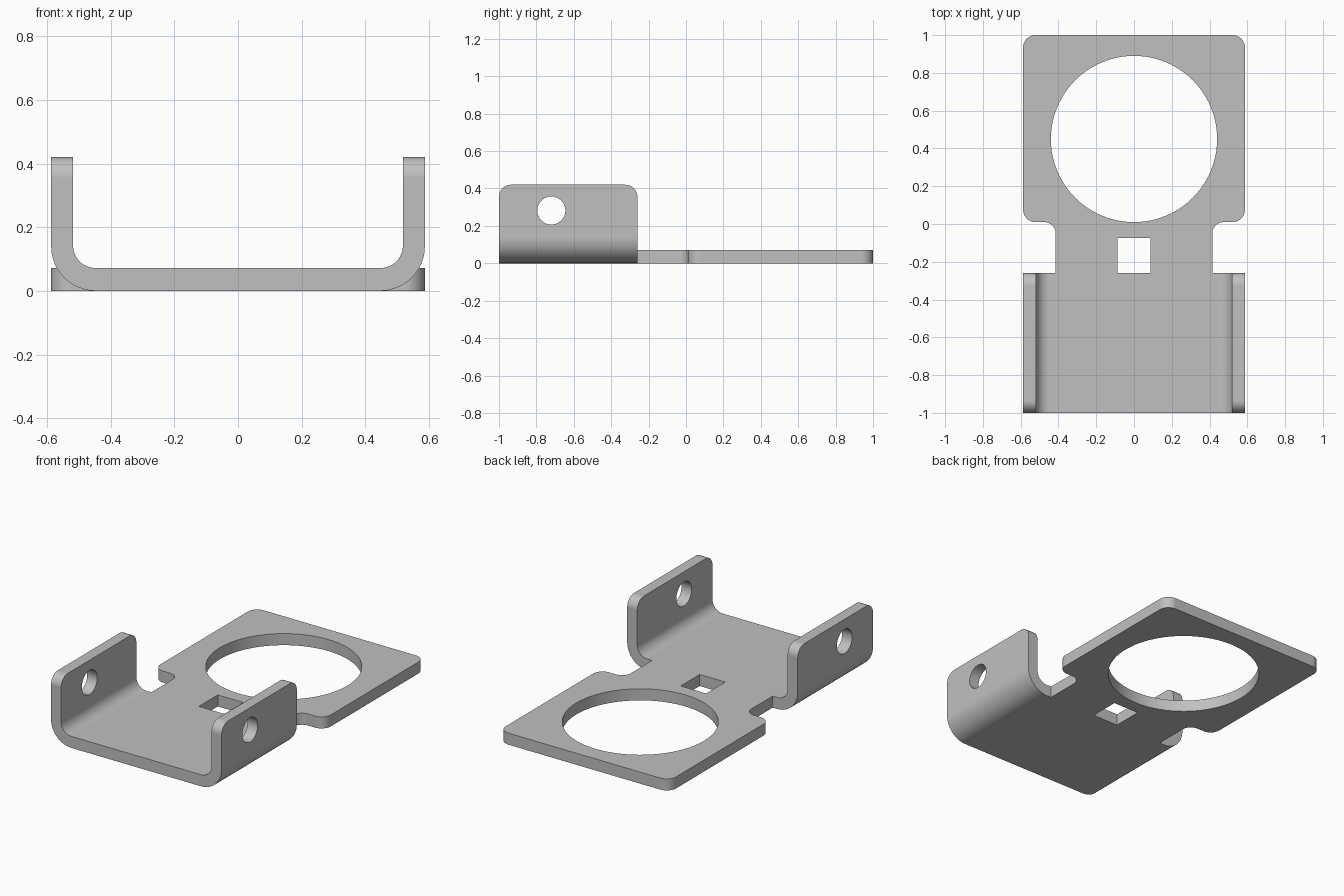
import bpy
import bmesh
import math
from mathutils import Vector

if "Cube" in bpy.data.objects:
    bpy.data.objects.remove(bpy.data.objects["Cube"], do_unlink=True)

HALF_W = 0.587      # half width of flange and plate
THICK = 0.072       # sheet thickness
HEIGHT = 0.42       # flange height
STEP = -0.26        # rear end of the flanges
NECK = 0.415        # half width of the neck
PLATE_FRONT = 0.01
ROUND = 0.065       # corner radius


def rounded(corners, steps=12):
    """Outline from (u, v, radius) corners, with an arc at each radius."""
    outline = []
    for i, (u, v, r) in enumerate(corners):
        p = Vector((u, v))
        if r == 0:
            outline.append(p)
            continue
        a = (Vector(corners[i - 1][:2]) - p).normalized()
        b = (Vector(corners[(i + 1) % len(corners)][:2]) - p).normalized()
        # All corners are square, so the arc centre lies r along both edges
        centre = p + (a + b) * r
        for k in range(steps + 1):
            t = math.pi / 2 * k / steps
            outline.append(centre - b * r * math.cos(t) - a * r * math.sin(t))
    return outline


def mirrored(right):
    """Close a right-hand chain of corners with its left-hand mirror."""
    return right + [(-u, v, r) for u, v, r in reversed(right)]


def circle(u, v, r, sides):
    return [Vector((u + r * math.cos(math.tau * k / sides),
                    v + r * math.sin(math.tau * k / sides))) for k in range(sides)]


def prism(name, outline, axis, low, high):
    """Extrude an outline along the x, y or z axis."""
    place = {"x": lambda p, d: (d, p.x, p.y),
             "y": lambda p, d: (p.x, d, p.y),
             "z": lambda p, d: (p.x, p.y, d)}[axis]
    bm = bmesh.new()
    face = bm.faces.new([bm.verts.new(place(p, low)) for p in outline])
    new = bmesh.ops.extrude_face_region(bm, geom=[face])["geom"]
    shift = Vector(place(Vector((0, 0)), high - low))
    bmesh.ops.translate(bm, vec=shift,
                        verts=[g for g in new if isinstance(g, bmesh.types.BMVert)])
    bmesh.ops.recalc_face_normals(bm, faces=bm.faces)
    mesh = bpy.data.meshes.new(name)
    bm.to_mesh(mesh)
    bm.free()
    obj = bpy.data.objects.new(name, mesh)
    bpy.context.collection.objects.link(obj)
    return obj


def combine(target, other, operation):
    """Apply a boolean and remove the helper."""
    other.hide_render = True
    mod = target.modifiers.new("join", "BOOLEAN")
    mod.operation, mod.object, mod.solver = operation, other, "EXACT"
    bpy.context.view_layer.objects.active = target
    bpy.ops.object.modifier_apply(modifier=mod.name)
    bpy.data.objects.remove(other, do_unlink=True)


# Bent channel with two upright flanges
inner = HALF_W - THICK + 0.003
channel = mirrored([(HALF_W, 0, 0.14), (HALF_W, HEIGHT, 0),
                    (inner, HEIGHT, 0), (inner, THICK, 0.07)])
bracket = prism("bracket", rounded(channel), "y", -1, STEP)

# Round the upper flange corners
flange = rounded([(-1, -0.1, 0), (STEP, -0.1, 0),
                  (STEP, HEIGHT, ROUND), (-1, HEIGHT, ROUND)])
combine(bracket, prism("flange_trim", flange, "x", -1, 1), "INTERSECT")

# Flat ring plate with a filleted neck
plate = mirrored([(NECK, STEP - 0.1, 0), (NECK, PLATE_FRONT, 0.06),
                  (HALF_W, PLATE_FRONT, ROUND), (HALF_W, 1, ROUND)])
combine(bracket, prism("ring_plate", rounded(plate), "z", 0, THICK), "UNION")

# Large round opening, square slot and flange holes
slot = rounded(mirrored([(0.088, STEP, 0), (0.088, -0.073, 0)]))
for cutter in (prism("large_opening", circle(0, 0.45, 0.44, 96), "z", -0.2, 0.3),
               prism("square_slot", slot, "z", -0.2, 0.3),
               prism("flange_holes", circle(-0.72, 0.282, 0.075, 48), "x", -1, 1)):
    combine(bracket, cutter, "DIFFERENCE")

# Merge leftover seams on flat areas
bm = bmesh.new()
bm.from_mesh(bracket.data)
bmesh.ops.remove_doubles(bm, verts=bm.verts, dist=0.0001)
bmesh.ops.dissolve_limit(bm, angle_limit=math.radians(0.5),
                         verts=bm.verts, edges=bm.edges)
bm.to_mesh(bracket.data)
bm.free()

# Plain grey metal
grey = bpy.data.materials.new("grey_metal")
grey.use_nodes = True
colour = (0.53, 0.53, 0.53, 1)
grey.diffuse_color = colour
grey.node_tree.nodes["Principled BSDF"].inputs["Base Color"].default_value = colour
bracket.data.materials.clear()
bracket.data.materials.append(grey)

# Smooth bends, crisp sheet edges
bpy.ops.object.select_all(action="DESELECT")
bracket.select_set(True)
bpy.context.view_layer.objects.active = bracket
bpy.ops.object.shade_smooth_by_angle(angle=math.radians(30))
weighted = bracket.modifiers.new("flat_face_normals", "WEIGHTED_NORMAL")
weighted.keep_sharp = True
